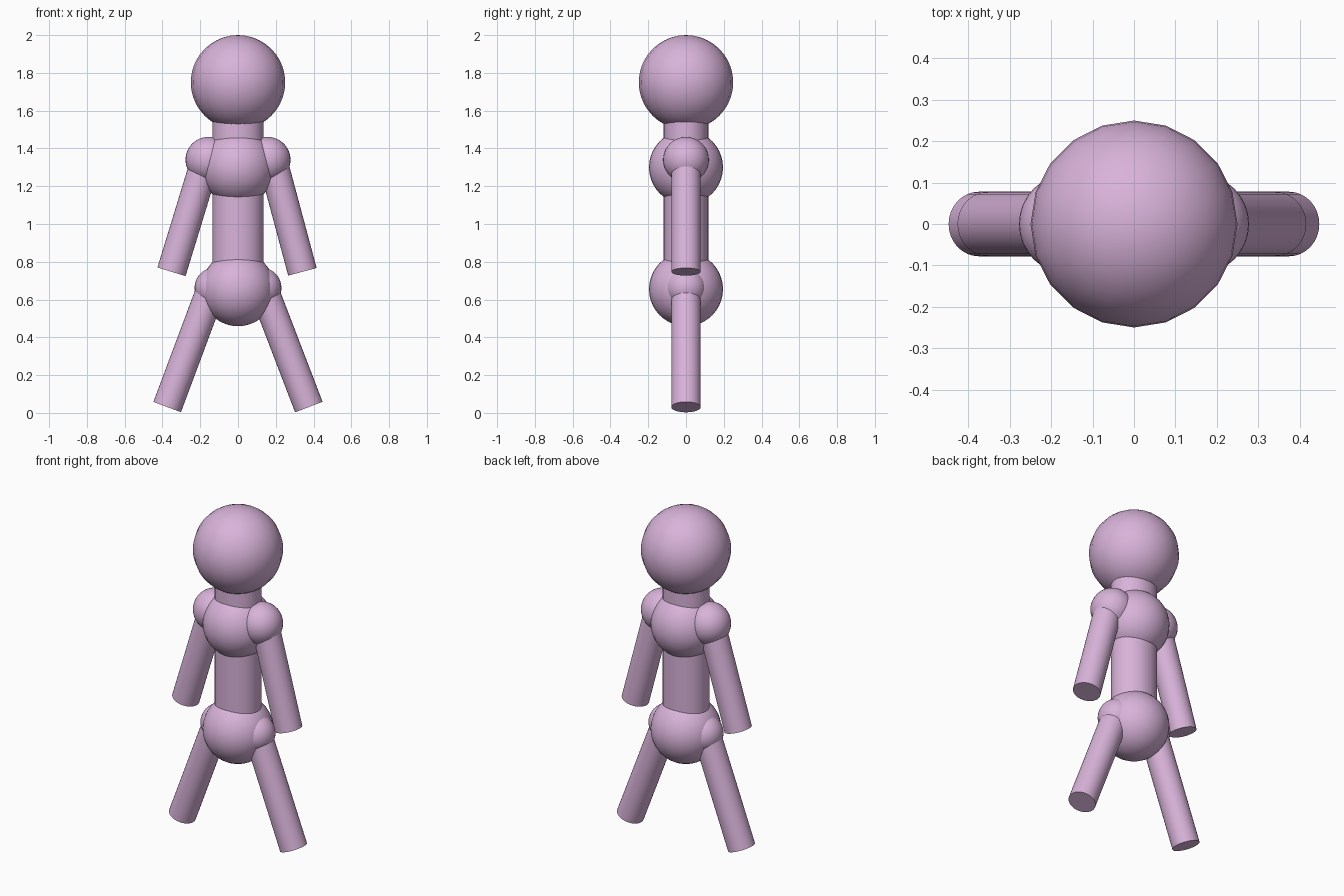
import bpy
from math import radians, sin, cos

if "Cube" in bpy.data.objects:
    bpy.data.objects.remove(bpy.data.objects["Cube"])

mat = bpy.data.materials.new("pink")
mat.diffuse_color = (0.69, 0.45, 0.70, 1)
mat.use_nodes = True
mat.node_tree.nodes["Principled BSDF"].inputs["Base Color"].default_value = mat.diffuse_color


def finish(name):
    ob = bpy.context.object
    ob.name = name
    ob.data.materials.append(mat)
    bpy.ops.object.shade_smooth_by_angle(angle=radians(35))
    return ob


def ball(name, x, z, r, segments=32, rings=20):
    bpy.ops.mesh.primitive_uv_sphere_add(segments=segments, ring_count=rings,
                                         radius=r, location=(x, 0, z))
    return finish(name)


def limb(name, side, end_x, end_z, angle, length, r=0.078):
    # cylinder running up and inwards from its free lower end
    a = radians(angle)
    centre = (side * (end_x - sin(a) * length / 2), 0, end_z + cos(a) * length / 2)
    bpy.ops.mesh.primitive_cylinder_add(vertices=32, radius=r, depth=length,
                                        location=centre, rotation=(0, -side * a, 0))
    return finish(name)


# Head
ball("head", 0, 1.75, 0.25, 20, 20)

# Neck and trunk: one slightly flattened column
z0, z1 = 0.68, 1.60
bpy.ops.mesh.primitive_cylinder_add(vertices=32, radius=1, depth=z1 - z0,
                                    location=(0, 0, (z0 + z1) / 2))
bpy.context.object.scale = (0.135, 0.118, 1)
bpy.ops.object.transform_apply(location=False, rotation=False, scale=True)
finish("trunk")

# Chest and pelvis
ball("chest", 0, 1.30, 0.196)
ball("pelvis", 0, 0.655, 0.196)

# Joints and limbs, with the slightly uneven arm and leg spread
for label, s, arm_x, arm_angle, leg_angle in (("right", 1, 0.341, 15, 21),
                                              ("left", -1, 0.352, 17, 20.5)):
    ball(label + "_shoulder", s * 0.157, 1.34, 0.121)
    ball(label + "_hip", s * 0.123, 0.662, 0.107)
    limb(label + "_arm", s, arm_x, 0.747, arm_angle, 0.61)
    limb(label + "_leg", s, 0.375, 0.031, leg_angle, 0.65)
